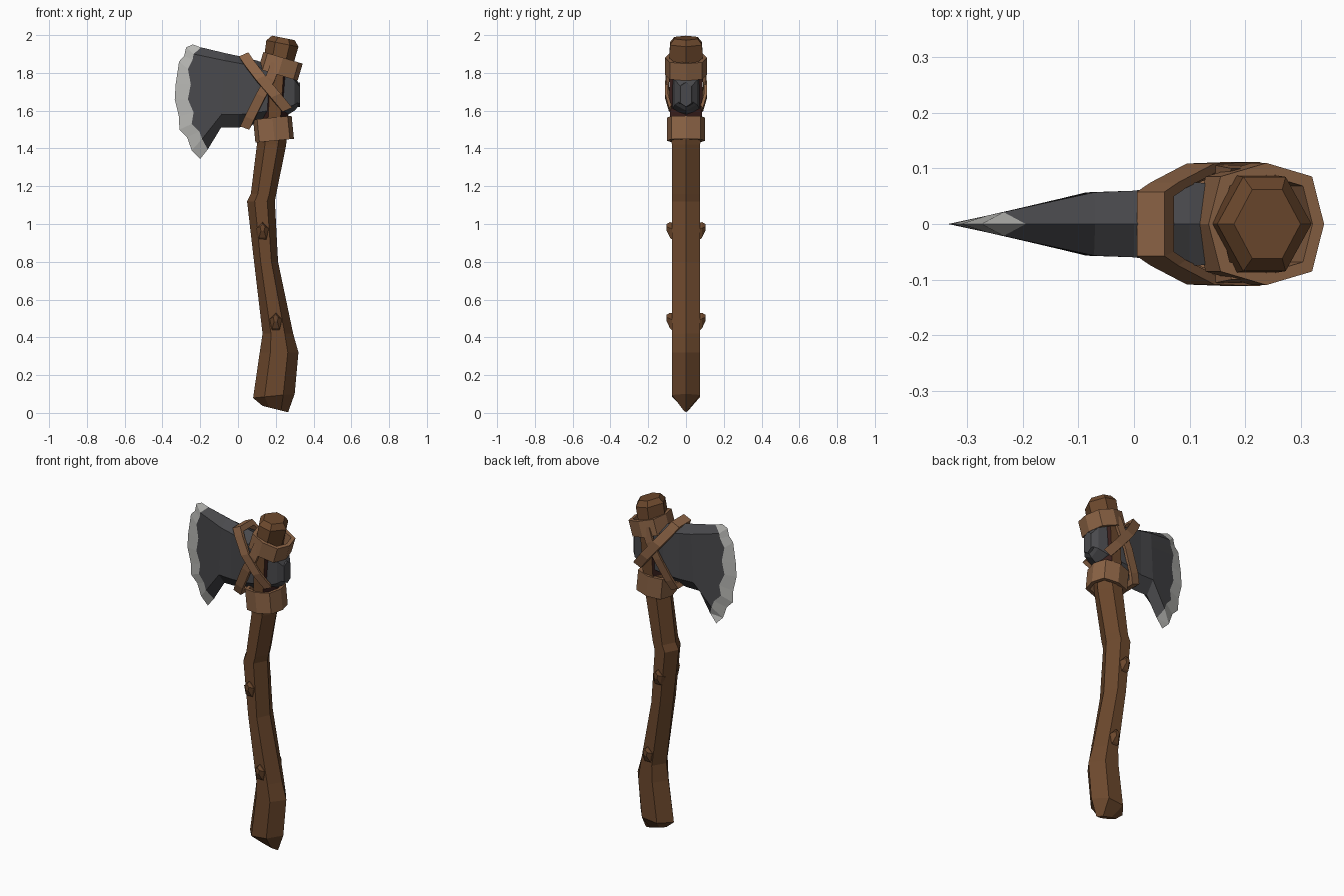
import bpy, bmesh, math
from mathutils import Vector

if "Cube" in bpy.data.objects:
    bpy.data.objects.remove(bpy.data.objects["Cube"])


def material(name, rgb):
    m = bpy.data.materials.new(name)
    m.diffuse_color = (*rgb, 1)
    m.use_nodes = True
    m.node_tree.nodes["Principled BSDF"].inputs["Base Color"].default_value = m.diffuse_color
    return m


WOOD = material("wood", (0.15, 0.065, 0.026))
LEATHER = material("leather", (0.26, 0.125, 0.06))
STEEL = material("dark steel", (0.066, 0.066, 0.072))
EDGE = material("sharpened edge", (0.48, 0.48, 0.46))
SHADE = material("dark maroon wood", (0.042, 0.014, 0.012))


def finish(name, bm, mats, rule=None):
    bmesh.ops.remove_doubles(bm, verts=bm.verts, dist=0.0005)
    bmesh.ops.recalc_face_normals(bm, faces=bm.faces)
    if rule:
        for f in bm.faces:
            f.material_index = rule(f)
    me = bpy.data.meshes.new(name)
    bm.to_mesh(me)
    bm.free()
    for m in mats:
        me.materials.append(m)
    ob = bpy.data.objects.new(name, me)
    bpy.context.collection.objects.link(ob)
    return ob


def loft(name, rings, mats, rule=None, closed=False):
    """Skin a list of point rings; cap the ends, or join them when closed."""
    bm = bmesh.new()
    vs = [[bm.verts.new(p) for p in r] for r in rings]
    n = len(vs[0])
    pairs = list(zip(vs, vs[1:])) + ([(vs[-1], vs[0])] if closed else [])
    for a, b in pairs:
        for i in range(n):
            j = (i + 1) % n
            bm.faces.new((a[i], a[j], b[j], b[i]))
    if not closed:
        bm.faces.new(vs[0])
        bm.faces.new(vs[-1])
    return finish(name, bm, mats, rule)


# Handle: bent hexagonal branch (z, left x, right x, half depth, tilt)
def hexagon(z, xl, xr, y, tilt=0):
    c, r = (xl + xr) / 2, (xr - xl) / 2
    pts = [(1, 0), (.45, 1), (-.45, 1), (-1, 0), (-.45, -1), (.45, -1)]
    return [(c + r * u, y * v, z + r * u * tilt) for u, v in pts]


sections = [(.02, .13, .265, .012, -.25), (.09, .08, .30, .075, .1), (.32, .115, .32, .075),
            (.42, .13, .292, .075), (.8, .085, .212, .075), (1.12, .048, .195, .075),
            (1.16, .068, .203, .075), (1.42, .1, .255, .075), (1.56, .12, .265, .085),
            (1.82, .13, .285, .09), (1.955, .15, .32, .085, -.2), (1.985, .18, .3, .062, -.2)]
loft("handle", [hexagon(*s) for s in sections], [WOOD, SHADE],
     lambda f: int(1.6 < f.calc_center_median().z < 1.8 and abs(f.normal.y) < .9))

# Knots: little cut twig stubs on both sides of the handle
for x, z, side, tag in [(.13, .95, -1, "a"), (.13, .95, 1, "b"), (.2, .47, -1, "c"), (.2, .47, 1, "d")]:
    rings = []
    for y, r, dz in [(.06, .055, 0), (.085, .045, .015), (.102, .02, .03)]:
        rings.append([(x + .7 * r * math.cos(a), side * y, z + dz + r * math.sin(a))
                      for a in (math.tau * k / 5 + .3 for k in range(5))])
    loft("knot_" + tag, rings, [WOOD])

# Axe head: grid of columns from the chipped edge to the poll, mirrored in y
edge = [(-.24, 1.95), (-.275, 1.935), (-.285, 1.89), (-.312, 1.86), (-.33, 1.74), (-.335, 1.66),
        (-.313, 1.57), (-.31, 1.5), (-.27, 1.46), (-.245, 1.39), (-.2, 1.345)]
bound = [(-.195, 1.935), (-.235, 1.9), (-.24, 1.87), (-.265, 1.82), (-.25, 1.74), (-.265, 1.66),
         (-.235, 1.59), (-.245, 1.53), (-.205, 1.49), (-.19, 1.45), (-.16, 1.395)]
rows = [0, .1, .2, .3, .42, .52, .6, .68, .74, .82, 1]
cols = [[(x, 0, z) for x, z in edge],
        [(x, 0 if i in (0, 10) else .057 * (x + .335) / .265, z) for i, (x, z) in enumerate(bound)]]
for xt, xb, zt, zb, t in [(-.07, -.09, 1.905, 1.51, .057), (0, 0, 1.89, 1.51, .06),
                          (.1, .1, 1.865, 1.53, .075), (.25, .25, 1.81, 1.57, .07),
                          (.3, .3, 1.78, 1.6, .058), (.325, .325, 1.74, 1.63, .03)]:
    cols.append([(xt + (xb - xt) * v, 0 if v in (0, 1) else t, zt + (zb - zt) * v) for v in rows])
bm = bmesh.new()
light = []
for s in (-1, 1):
    g = [[bm.verts.new((x, s * y, z)) for x, y, z in c] for c in cols]
    for k, (a, b) in enumerate(zip(g, g[1:])):
        for i in range(10):
            f = bm.faces.new((a[i], a[i + 1], b[i + 1], b[i]))
            f.material_index = int(k == 0)
    f = bm.faces.new(g[-1] + [])
finish("axe_head", bm, [STEEL, EDGE])
# close the flat poll end
loft("poll_cap", [[(x, y * w, z) for y, z in [(0, 1.75), (.05, 1.73), (.05, 1.64), (0, 1.62),
                                             (-.05, 1.64), (-.05, 1.73)]]
                  for x, w in ((.29, 1.1), (.327, .6))], [STEEL])
bpy.data.objects["axe_head"].data.materials[1] = EDGE


# Leather rings: tilted octagonal bands
def band(name, cx, rx, ry, z, h, tilt):
    rings = []
    for k in range(8):
        a = math.tau * k / 8
        u, v = math.cos(a) * (1.12 if k % 2 else 1), math.sin(a) * (1.1 if k % 2 else 1)
        ring = []
        for s, w in [(1, -.5), (1, .5), (.8, .5), (.8, -.5)]:
            ring.append((cx + rx * u * s - tilt * w * h, ry * v * s, z + tilt * rx * u * s + w * h))
        rings.append(ring)
    loft(name, rings, [LEATHER], closed=True)


band("upper_ring", .225, .104, .11, 1.835, .09, -.3)
band("lower_ring", .188, .102, .1, 1.502, .122, .1)


# Crossed straps: ribbons running over the head and down both sides
def strap(name, half, width):
    path = [Vector(p) for p in half]
    path = [Vector((p.x, -p.y, p.z)) for p in reversed(path)] + path
    c, w = Vector((.15, 0, 1.7)), Vector(width) / 2
    loft(name, [[p - w, p + w, c + (p - c) * .86 + w, c + (p - c) * .86 - w] for p in path], [LEATHER])


strap("strap_over_top", [(.03, -.058, 1.898), (.055, -.075, 1.86), (.12, -.109, 1.775),
                         (.2, -.112, 1.68), (.262, -.09, 1.605)], (.05, 0, .022))
strap("strap_under_head", [(.035, -.058, 1.508), (.06, -.078, 1.56), (.12, -.101, 1.68),
                           (.17, -.106, 1.77), (.2, -.1, 1.85)], (.048, 0, -.018))
